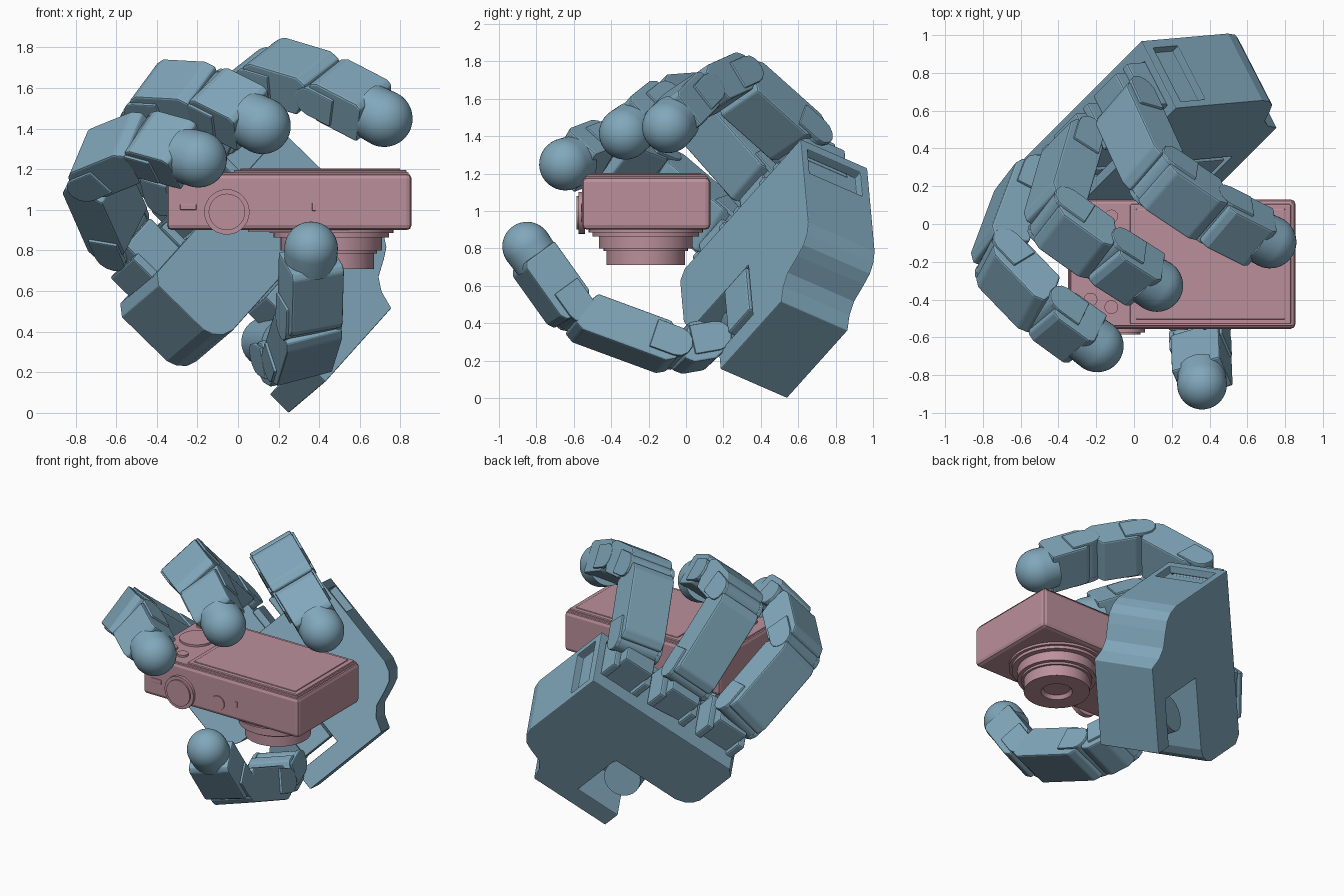
import bpy, bmesh
from math import sin, cos, pi
from mathutils import Vector as V, Matrix

if "Cube" in bpy.data.objects:
    bpy.data.objects.remove(bpy.data.objects["Cube"])


def material(name, col):
    m = bpy.data.materials.new(name)
    m.diffuse_color = (*col, 1)
    m.use_nodes = True
    m.node_tree.nodes["Principled BSDF"].inputs["Base Color"].default_value = m.diffuse_color
    return m


BLUE = material("blue_shell", (0.22, 0.39, 0.50))
PINK = material("pink_shell", (0.50, 0.28, 0.33))


def finish(name, bm, mat, bevel=0, smooth=False):
    bmesh.ops.recalc_face_normals(bm, faces=bm.faces)
    me = bpy.data.meshes.new(name)
    bm.to_mesh(me)
    bm.free()
    ob = bpy.data.objects.new(name, me)
    bpy.context.collection.objects.link(ob)
    me.materials.append(mat)
    if bevel:
        b = ob.modifiers.new("bevel", 'BEVEL')
        b.width, b.segments, b.limit_method = bevel, 2, 'ANGLE'
    if smooth:
        bpy.ops.object.select_all(action='DESELECT')
        ob.select_set(True)
        bpy.context.view_layer.objects.active = ob
        bpy.ops.object.shade_smooth_by_angle(angle=0.6)
    return ob


def prism(name, pts, o, X, Y, Z, z0, z1, mat=BLUE, bevel=0.010):
    """Extrude a 2D outline lying in the X/Y frame from z0 to z1 along Z."""
    bm = bmesh.new()
    lo, hi = [[bm.verts.new(o + X * a + Y * b + Z * z) for a, b in pts] for z in (z0, z1)]
    bm.faces.new(lo)
    bm.faces.new(hi)
    n = len(pts)
    for i in range(n):
        bm.faces.new((lo[i], lo[(i + 1) % n], hi[(i + 1) % n], hi[i]))
    return finish(name, bm, mat, bevel)


def lathe(name, prof, o, axis, mat=BLUE, steps=40):
    """Spin (radius, height) points about an axis through o."""
    bm = bmesh.new()
    vs = [bm.verts.new((r, 0, h)) for r, h in prof]
    es = [bm.edges.new(p) for p in zip(vs, vs[1:])]
    bmesh.ops.spin(bm, geom=vs + es, cent=(0, 0, 0), axis=(0, 0, 1), angle=2 * pi, steps=steps)
    bmesh.ops.remove_doubles(bm, verts=bm.verts, dist=1e-4)
    rot = V(axis).to_track_quat('Z', 'Y').to_matrix().to_4x4()
    bm.transform(Matrix.Translation(o) @ rot)
    return finish(name, bm, mat, 0, True)


def rod(name, r, a, b, mat=BLUE):
    a, b = V(a), V(b)
    return lathe(name, [(0, 0), (r, 0), (r, (b - a).length), (0, (b - a).length)], a, b - a, mat, 28)


def rect(a0, a1, b0, b1):
    return [(a0, b0), (a1, b0), (a1, b1), (a0, b1)]


WX, WY, WZ = V((1, 0, 0)), V((0, 1, 0)), V((0, 0, 1))


def box(name, x, y, z, bevel=0.012, mat=PINK):
    return prism(name, rect(*x, *y), V((0, 0, 0)), WX, WY, WZ, *z, mat, bevel)


# --- palm: frame is S across the knuckles, T toward the wrist, N out of the palm
P = V((0.04, 0.97, 1.23))
S = -V((0.556, 0.556, 0.62)).normalized()
T = V((0.70, 0.05, -0.71))
T = (T - S * T.dot(S)).normalized()
N = S.cross(T)
outline = [(0, 0), (1.12, 0), (1.17, 0.05), (1.17, 0.36), (1.15, 0.41), (1.11, 0.45), (1.05, 0.47),
           (0.56, 0.47), (0.56, 0.85), (0.885, 0.85), (0.885, 0.98), (0.30, 0.98),
           (0.27, 0.89), (0.22, 0.83), (0.12, 0.79), (0.06, 0.76), (0.02, 0.71), (0, 0.64)]
palm = prism("palm", outline, P, S, T, N, 0, 0.43)


def cut(name, pts, n0, n1):
    c = prism(name, pts, P, S, T, N, n0, n1, BLUE, 0)
    c.hide_render = True
    c.display_type = 'WIRE'
    m = palm.modifiers.new(name, 'BOOLEAN')
    m.object, m.operation, m.solver = c, 'DIFFERENCE', 'EXACT'
    palm.modifiers.move(len(palm.modifiers) - 1, 0)


# pockets in the side of the palm and knuckle sockets along its top edge
cut("side_pocket_cutter", rect(-0.1, 0.05, 0.06, 0.24), 0.05, 0.39)
for i, s in enumerate((0.20, 0.58, 0.97)):
    cut(f"socket_cutter_{i}", rect(s - 0.15, s + 0.15, -0.1, 0.08), 0.10, 0.38)


# --- fingers
def segment(name, a, b, h, w, last=False):
    f = (b - a).normalized()
    h = (h - f * h.dot(f)).normalized()
    out = f.cross(h)
    L = (b - a).length
    if last:
        prof = [(0.05, -0.10), (-0.03, -0.02), (-0.01, 0.10), (0.03, 0.12), (L - 0.09, 0.12), (L - 0.06, 0.10),
                (L - 0.06, -0.10)]
    else:
        prof = [(0.07, -0.10), (-0.02, -0.03), (-0.02, 0.09), (0.03, 0.12), (L - 0.06, 0.12),
                (L - 0.01, 0.09), (L - 0.02, 0), (L - 0.08, -0.10)]
    prism(name + "_body", prof, a, f, out, h, -w / 2, w / 2)
    # side cheeks wrapping the joint at the start of the segment
    cheek = [(0.14, -0.08)] + [(0.08 * cos(t), 0.08 * sin(t)) for t in
                               [-pi / 2 - pi * k / 6 for k in range(7)]] + [(0.14, 0.08)]
    for side, z in (("left", -w / 2 - 0.014), ("right", w / 2 - 0.014)):
        prism(f"{name}_{side}_cheek", cheek, a, f, out, h, z, z + 0.028, BLUE, 0.006)
    rod(name + "_hinge_pin", 0.075, a - h * (w / 2), a + h * (w / 2))


def finger(name, pts, w=0.295, r=0.14):
    p = [V(q) for q in pts]
    h = (p[1] - p[0]).cross(p[3] - p[1]).normalized()
    for i, part in enumerate(("proximal", "middle", "distal")):
        segment(f"{name}_{part}", p[i], p[i + 1], h, w - 0.02 * (i == 2), i == 2)
    f = p[3] - p[2]
    dome = [(r * cos(k * pi / 24), r * sin(k * pi / 24)) for k in range(13)]
    lathe(name + "_tip", [(0, -0.1), (r * 0.97, -0.1)] + dome, p[3], f)


fingers = {
    "first_finger": (0.20, [(-0.04, 0.62, 1.36), (0.13, 0.25, 1.69), (0.43, 0.05, 1.60), (0.72, -0.095, 1.45)]),
    "second_finger": (0.58, [(-0.31, 0.42, 1.13), (-0.42, 0.04, 1.56), (-0.14, -0.16, 1.545), (0.12, -0.325, 1.415)]),
    "third_finger": (0.97, [(-0.57, 0.22, 0.87), (-0.72, -0.18, 1.21), (-0.45, -0.46, 1.32), (-0.195, -0.645, 1.25)]),
}
for name, (s, pts) in fingers.items():
    finger(name, pts)
    # knuckle yoke joining the finger to the palm
    prism(name + "_yoke", rect(s - 0.11, s + 0.11, -0.20, 0.10), P, S, T, N, 0.13, 0.35)
    for k in (-1, 1):
        c = s + k * 0.125
        prism(f"{name}_yoke_ear_{'ab'[k > 0]}", rect(c - 0.025, c + 0.025, -0.13, 0.08), P, S, T, N, 0.10, 0.37)

# --- thumb with its swivel base inside the palm notch
finger("thumb", [(0.23, 0.13, 0.30), (0.29, -0.07, 0.265), (0.35, -0.60, 0.46), (0.36, -0.85, 0.81)], 0.29, 0.132)
rod("thumb_swivel", 0.12, (0.13, 0.52, 0.35), (0.23, 0.22, 0.34))
prism("thumb_mount", rect(0.57, 0.78, 0.48, 0.80), P, S, T, N, 0.22, 0.44)

# --- camera body, screen and lens
box("camera_body", (-0.35, 0.855), (-0.555, 0.13), (0.90, 1.18), 0.025)
box("camera_top_plate", (-0.335, 0.84), (-0.54, 0.115), (1.17, 1.186), 0.006)
box("screen_frame", (-0.02, 0.83), (-0.53, 0.105), (1.17, 1.197), 0.006)
box("screen", (0.01, 0.80), (-0.505, 0.08), (1.18, 1.204), 0.006)
lathe("camera_lens", [(0, 0.92), (0.305, 0.92), (0.305, 0.885), (0.285, 0.885), (0.285, 0.865), (0.25, 0.865),
                      (0.25, 0.80), (0.225, 0.80), (0.225, 0.785), (0.21, 0.785), (0.21, 0.71), (0.10, 0.71),
                      (0.085, 0.735), (0, 0.735)], (0.46, -0.215, 0), (0, 0, 1), PINK, 56)

# --- camera controls: front dial and button, slots, and round buttons beside the screen
rod("front_dial", 0.112, (-0.055, -0.54, 0.99), (-0.055, -0.575, 0.99), PINK)
rod("front_dial_cap", 0.09, (-0.055, -0.54, 0.99), (-0.055, -0.585, 0.99), PINK)
rod("front_button", 0.05, (0.235, -0.54, 0.99), (0.235, -0.562, 0.99), PINK)
box("front_switch", (-0.285, -0.205), (-0.560, -0.54), (1.0, 1.03), 0.004)
box("front_indicator", (0.365, 0.385), (-0.560, -0.54), (0.995, 1.035), 0.004)
box("bottom_foot", (0.05, 0.35), (-0.52, -0.45), (0.89, 0.91), 0.004)
for i, (x, y, r) in enumerate(((-0.12, 0.04, 0.036), (-0.23, -0.40, 0.036), (-0.12, -0.44, 0.036),
                               (-0.27, -0.02, 0.03), (-0.18, -0.20, 0.11))):
    rod(f"top_button_{i}", r, (x, y, 1.17), (x, y, 1.200), PINK)
